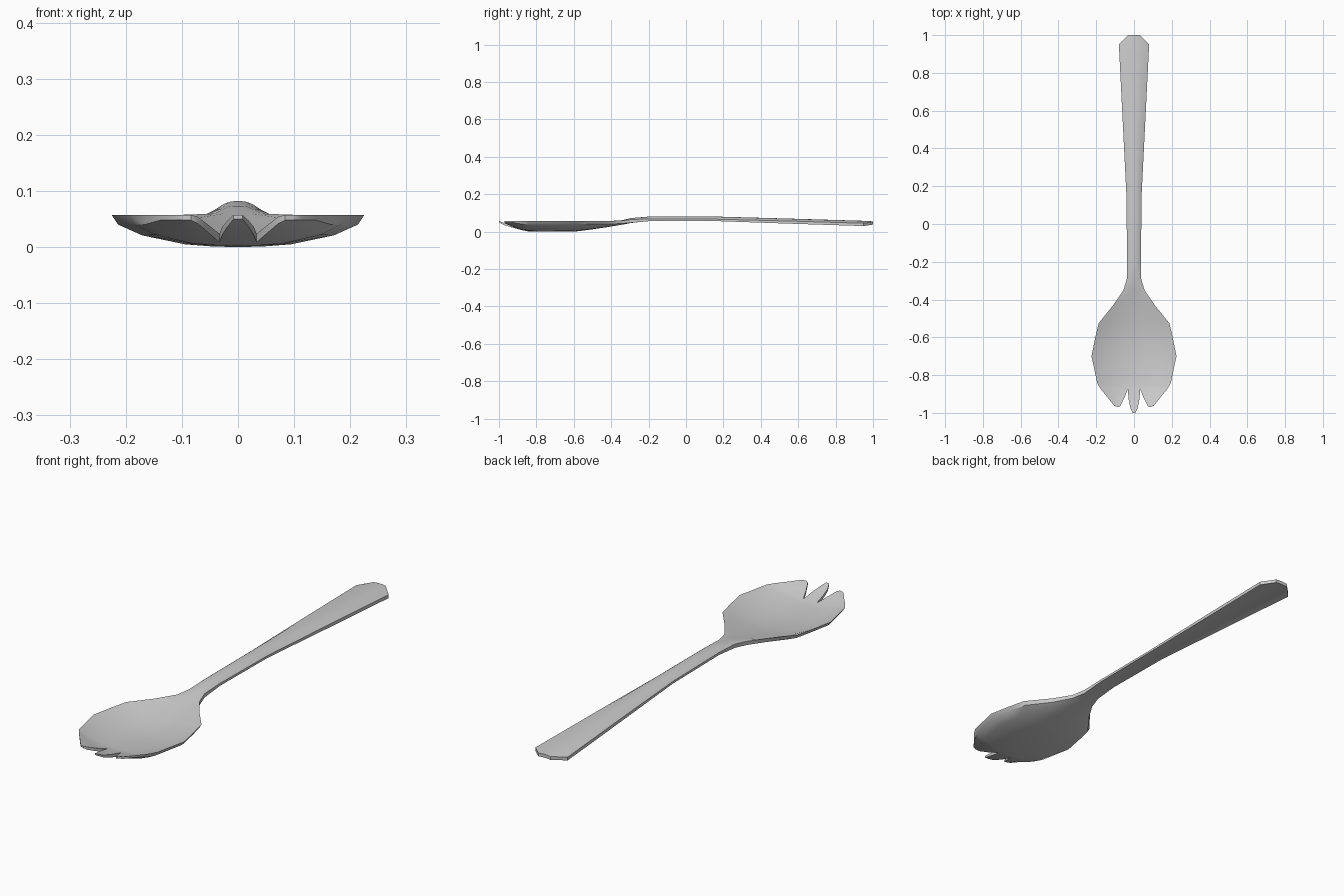
import bpy, bmesh

if "Cube" in bpy.data.objects:
    bpy.data.objects.remove(bpy.data.objects["Cube"])

steel = bpy.data.materials.new("light_grey_steel")
steel.diffuse_color = (0.6, 0.6, 0.6, 1)
steel.use_nodes = True
steel.node_tree.nodes["Principled BSDF"].inputs["Base Color"].default_value = steel.diffuse_color

# cross-section columns: fraction of half width, fraction of centre-to-edge height
U = [0, 0.19, 0.42, 0.76, 1]
F = [0, 0.02, 0.12, 0.52, 1]

# stations: y, half width, top centre z, top edge z, bottom centre z, bottom edge z
STATIONS = [
    (1.00, .030, .055, .053, .040, .038),
    (0.95, .080, .058, .045, .042, .030),
    (0.55, .060, .070, .057, .052, .043),
    (0.15, .040, .081, .067, .062, .057),
    (-.18, .037, .082, .069, .060, .058),
    (-.29, .038, .073, .065, .047, .048),
    (-.35, .056, .060, .059, .036, .043),
    (-.43, .110, .043, .057, .023, .040),
    (-.525, .187, .027, .057, .009, .040),
    (-.60, .205, .016, .057, .000, .040),
    (-.70, .225, .014, .057, .000, .040),
    (-.845, .194, .018, .057, .002, .040),
    (-.875, .175, .023, .057, .008, .040),
]

bm = bmesh.new()


def pair(x, y, zt, zb, inset=1.0):
    return bm.verts.new((x, y, zt)), bm.verts.new((x * inset, y, zb))


def skin(rows, edges):
    # top and underside faces between neighbouring rows
    for a, b in zip(rows, rows[1:]):
        for i in range(len(a) - 1):
            quad = [a[i], a[i + 1], b[i + 1], b[i]]
            bm.faces.new([p[0] for p in quad])
            bm.faces.new([p[1] for p in reversed(quad)])
    # thin rim walls
    for line in edges:
        for p, q in zip(line, line[1:]):
            bm.faces.new((p[0], p[1], q[1], q[0]))


# handle and bowl, right half
body = []
for y, w, ct, et, cb, eb in STATIONS:
    inset = 0.95 if y < -.4 else 1.0
    body.append([pair(u * w, y, ct + (et - ct) * f, cb + (eb - cb) * f,
                      inset if u == 1 else 1) for u, f in zip(U, F)])
skin(body, [body[0], [r[-1] for r in body]])
notch = body[-1]

# middle tine, right half
mid = [notch[:2]]
for y, w, zt, zb in [(-.93, .028, .036, .022), (-.975, .019, .047, .036), (-1, .008, .057, .050)]:
    mid.append([pair(0, y, zt, zb), pair(w, y, zt, zb)])
skin(mid, [[r[1] for r in mid], mid[-1]])

# side tine: y inner, y outer, x inner, x outer, inner top z, inner bottom z
side = [notch[1:]]
for yi, yo, xi, xo, zt, zb in [(-.92, -.92, .051, .138, .038, .024),
                               (-.963, -.951, .072, .114, .054, .042),
                               (-.970, -.963, .084, .104, .057, .048)]:
    row = []
    for k, f in enumerate((0, .1, .5, 1)):
        t = k / 3
        row.append(pair(xi + (xo - xi) * t, yi + (yo - yi) * t,
                        zt + (.057 - zt) * f, zb + (.048 - zb) * f))
    side.append(row)
skin(side, [[r[0] for r in side], [r[-1] for r in side], side[-1]])

bmesh.ops.recalc_face_normals(bm, faces=bm.faces)
me = bpy.data.meshes.new("spork")
bm.to_mesh(me)
bm.free()
# open half mesh: make sure the top faces up
if sum(p.normal.z * p.center.z * p.area for p in me.polygons) < 0:
    me.flip_normals()
me.materials.append(steel)
ob = bpy.data.objects.new("spork", me)
bpy.context.collection.objects.link(ob)

# mirror to the left half
mod = ob.modifiers.new("mirror", 'MIRROR')
mod.use_clip = True
mod.merge_threshold = 0.0005

bpy.context.view_layer.objects.active = ob
ob.select_set(True)
bpy.ops.object.modifier_apply(modifier="mirror")
bpy.ops.object.shade_smooth_by_angle(angle=0.6)
